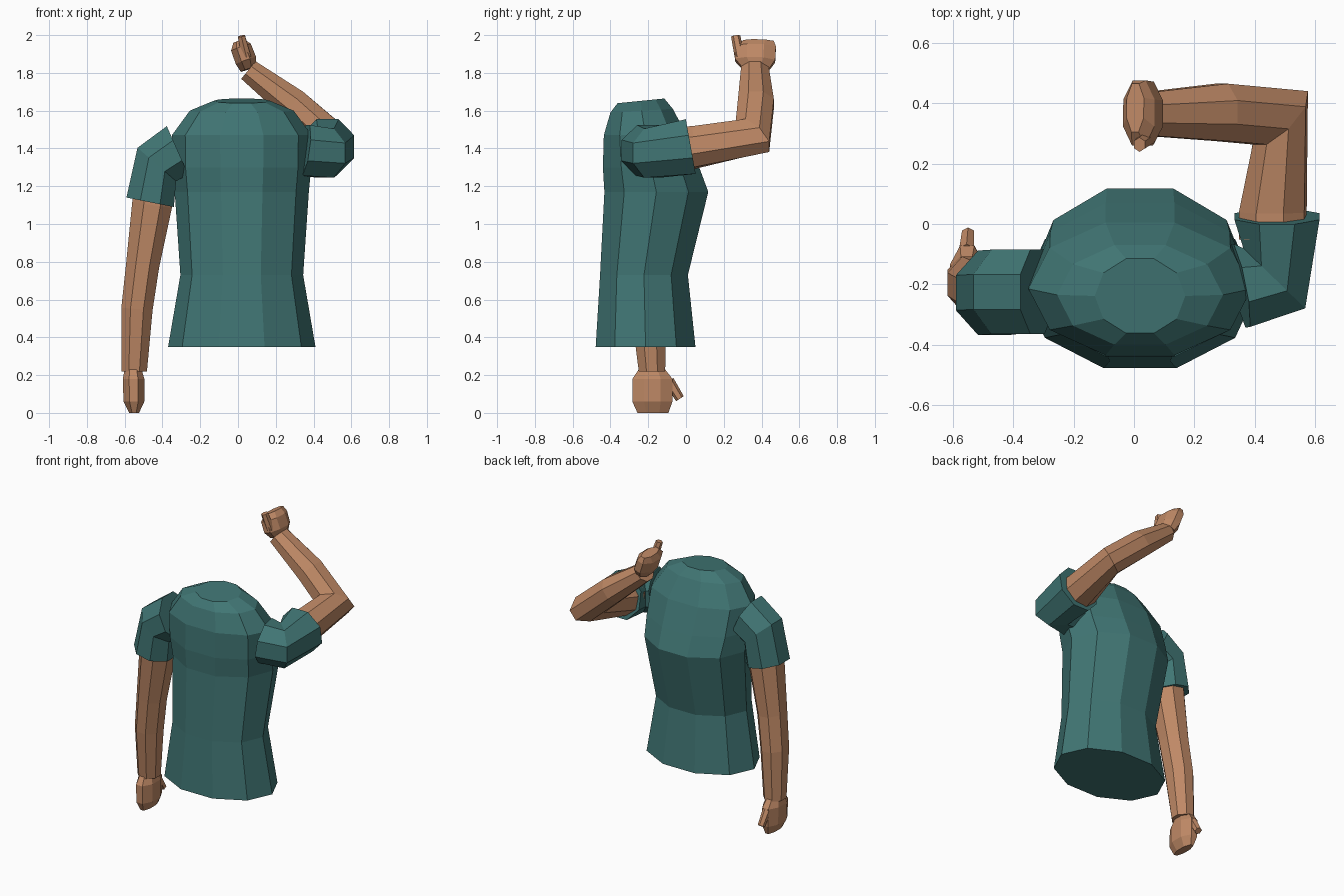
import bpy, bmesh, math
from mathutils import Vector

def material(name, rgb):
    m = bpy.data.materials.new(name)
    m.diffuse_color = (*rgb, 1)
    return m

TEAL = material("teal cloth", (0.052, 0.180, 0.175))
SKIN = material("tan skin", (0.520, 0.250, 0.132))

def loft(name, rings, mat):
    """Skin a list of equal-length point rings and cap both ends."""
    bm = bmesh.new()
    vs = [[bm.verts.new(p) for p in r] for r in rings]
    n = len(vs[0])
    for a, b in zip(vs, vs[1:]):
        for i in range(n):
            j = (i + 1) % n
            bm.faces.new((a[i], a[j], b[j], b[i]))
    bm.faces.new(vs[0][::-1])
    bm.faces.new(vs[-1])
    bmesh.ops.recalc_face_normals(bm, faces=bm.faces)
    me = bpy.data.meshes.new(name)
    bm.to_mesh(me)
    bm.free()
    me.materials.append(mat)
    ob = bpy.data.objects.new(name, me)
    bpy.context.collection.objects.link(ob)
    return ob

def ring(c, normal, ref, ru, rv, sides=8):
    """Flat-sided ring round c; ru lies along ref, rv across it."""
    n = Vector(normal).normalized()
    u = Vector(ref)
    u = (u - n * u.dot(n)).normalized()
    v = n.cross(u)
    k = 1 / math.cos(math.pi / sides)
    pts = []
    for i in range(sides):
        a = 2 * math.pi * (i + 0.5) / sides
        pts.append(Vector(c) + u * ru * k * math.cos(a) + v * rv * k * math.sin(a))
    return pts

def tube(name, ref, specs, mat, sides=8):
    loft(name, [ring(c, n, ref, ru, rv, sides) for c, n, ru, rv in specs], mat)

# Torso: ten-sided sections (z, half width, front y, back y, tilt)
torso = [(0.35, 0.39, -0.478, 0.05, 0), (0.73, 0.325, -0.455, 0.01, 0),
         (1.17, 0.355, -0.432, 0.118, 0), (1.30, 0.368, -0.44, 0.07, 0),
         (1.47, 0.37, -0.435, 0.005, 0), (1.60, 0.275, -0.40, -0.07, 0.01),
         (1.652, 0.15, -0.362, -0.115, 0.013)]
rings = []
for z, w, y0, y1, t in torso:
    b = (y1 - y0) / 2 / math.sin(math.radians(72))
    rings.append([(0.02 + w * math.cos(a), (y0 + y1) / 2 + b * math.sin(a), z + t * math.sin(a))
                  for a in (math.tau * i / 10 for i in range(10))])
loft("shirt_body", rings, TEAL)

# Lowered arm
Y = (0, 1, 0)
tube("lowered_sleeve", Y, [
    ((-0.32, -0.225, 1.39), (-0.9, 0, -0.4), 0.14, 0.14),
    ((-0.43, -0.225, 1.315), (-0.65, 0, -0.75), 0.14, 0.135),
    ((-0.465, -0.228, 1.115), (-0.2, 0, -1), 0.14, 0.128)], TEAL)
tube("lowered_arm", Y, [
    ((-0.445, -0.225, 1.20), (-0.15, 0, -1), 0.112, 0.108),
    ((-0.455, -0.225, 1.10), (-0.15, 0, -1), 0.112, 0.106),
    ((-0.505, -0.215, 0.78), (-0.13, 0, -1), 0.095, 0.088),
    ((-0.535, -0.20, 0.55), (-0.08, 0, -1), 0.092, 0.083),
    ((-0.55, -0.18, 0.22), (0, 0, -1), 0.07, 0.068)], SKIN)
tube("lowered_hand", Y, [
    ((-0.555, -0.18, 0.23), (0, 0, -1), 0.07, 0.045),
    ((-0.553, -0.178, 0.18), (0, 0, -1), 0.106, 0.057),
    ((-0.551, -0.178, 0.06), (0, 0, -1), 0.106, 0.055),
    ((-0.55, -0.175, 0.0), (0, 0, -1), 0.082, 0.026)], SKIN)
tube("lowered_thumb", (1, 0, 0), [
    ((-0.555, -0.09, 0.17), (0, 0.55, -0.83), 0.024, 0.024),
    ((-0.55, -0.032, 0.075), (0, 0.55, -0.83), 0.02, 0.021)], SKIN, 6)

# Raised arm, bent at the elbow
Z = (0, 0, 1)
tube("raised_sleeve", Z, [
    ((0.35, -0.205, 1.39), (1, 0.2, -0.15), 0.135, 0.14),
    ((0.465, -0.18, 1.375), (0.7, 0.72, 0), 0.13, 0.143),
    ((0.474, 0.025, 1.41), (0, 1, 0.18), 0.147, 0.141)], TEAL)
fore = Vector((-0.775, 0, 0.632))
bend_axis = (0.632, 0, 0.775)
tube("raised_arm", bend_axis, [
    ((0.46, -0.05, 1.40), (0, 1, 0.05), 0.11, 0.108),
    ((0.46, 0.04, 1.405), (0, 1, 0.05), 0.11, 0.108),
    ((0.485, 0.352, 1.465), fore + Vector(Y), 0.088, 0.125),
    ((0.29, 0.37, 1.635), fore, 0.085, 0.095),
    ((0.055, 0.365, 1.815), fore, 0.06, 0.073)], SKIN)
up = (-0.33, 0.03, 0.94)
tube("raised_hand", Y, [
    ((0.055, 0.37, 1.82), up, 0.07, 0.042),
    ((0.042, 0.366, 1.865), up, 0.106, 0.057),
    ((0.016, 0.368, 1.935), up, 0.108, 0.055),
    ((0.004, 0.385, 1.968), up, 0.08, 0.03)], SKIN)
tube("raised_thumb", (1, 0, 0), [
    ((0.045, 0.285, 1.885), (-0.22, -0.15, 0.95), 0.024, 0.024),
    ((0.018, 0.263, 1.995), (-0.22, -0.15, 0.95), 0.019, 0.021)], SKIN, 6)
